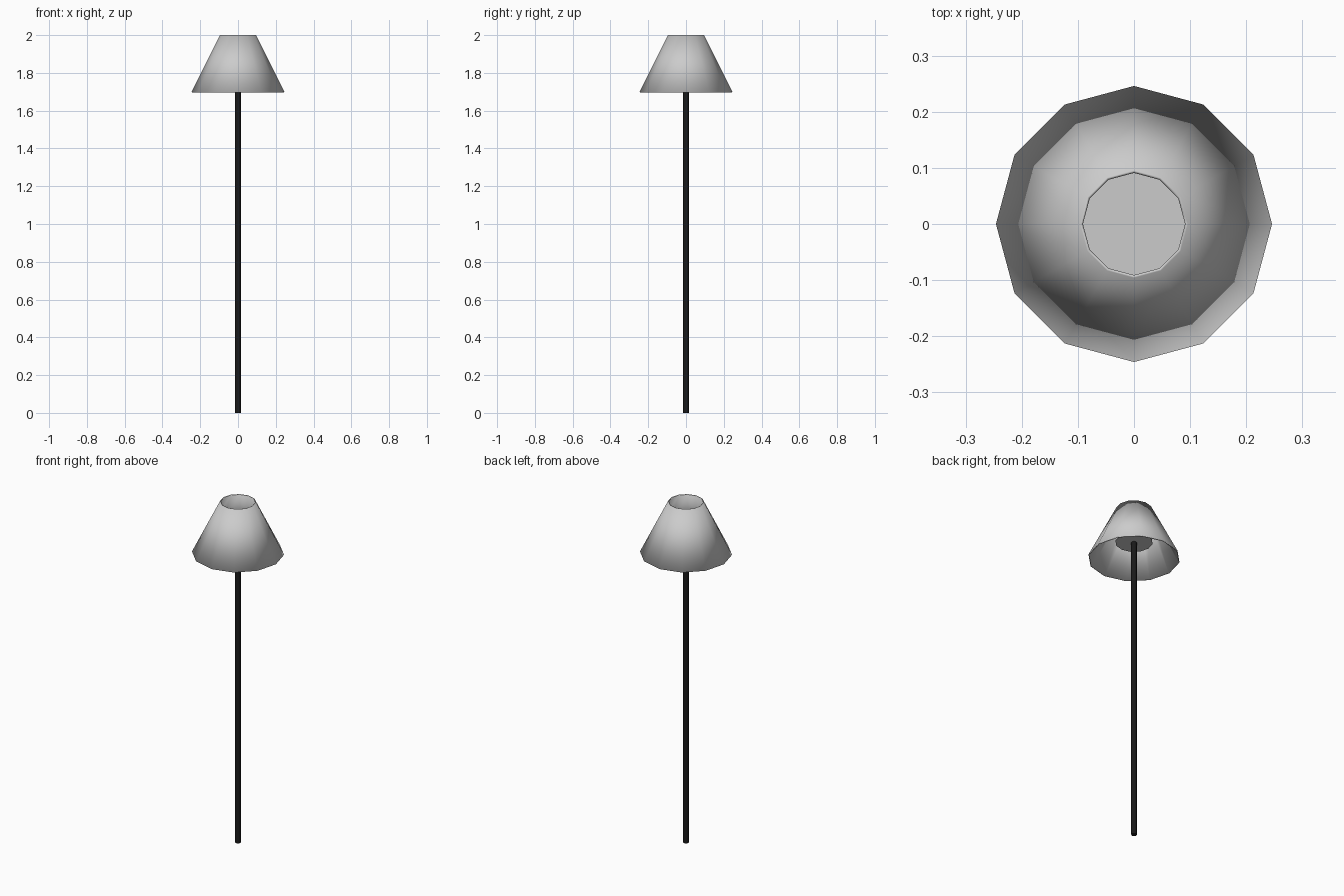
import bpy, bmesh, math

if "Cube" in bpy.data.objects:
    bpy.data.objects.remove(bpy.data.objects["Cube"])


def colour(name, rgb):
    m = bpy.data.materials.new(name)
    m.diffuse_color = (*rgb, 1)
    m.use_nodes = True
    m.node_tree.nodes["Principled BSDF"].inputs["Base Color"].default_value = m.diffuse_color
    return m


def lathe(name, profile, sides=12, closed=False, smooth=True):
    """Spin an (r, z) profile about the z axis."""
    bm = bmesh.new()
    rings = []
    for i in range(sides):
        a = 2 * math.pi * i / sides
        rings.append([bm.verts.new((r * math.cos(a), r * math.sin(a), z)) for r, z in profile])
    n = len(profile)
    for i in range(sides):
        p, q = rings[i], rings[(i + 1) % sides]
        for j in range(n if closed else n - 1):
            k = (j + 1) % n
            bm.faces.new((p[j], q[j], q[k], p[k])).smooth = smooth
    if not closed:
        bm.faces.new([r[0] for r in reversed(rings)])
        bm.faces.new([r[-1] for r in rings])
    bmesh.ops.recalc_face_normals(bm, faces=bm.faces)
    me = bpy.data.meshes.new(name)
    bm.to_mesh(me)
    bm.free()
    ob = bpy.data.objects.new(name, me)
    bpy.context.collection.objects.link(ob)
    return ob


# Thin open conical shade, smooth all the way round its rims
lathe("lamp_shade", [(0.246, 1.698), (0.096, 2.0), (0.091, 1.998), (0.241, 1.696)], closed=True)

# Slim dark pole
pole = lathe("pole", [(0.015, 0.0), (0.015, 1.795)])
pole.data.materials.append(colour("dark_metal", (0.01, 0.01, 0.01)))

# Pale light panel on top of the pole, inside the shade
light = lathe("light_panel", [(0.1, 1.795), (0.1, 1.8)], smooth=False)
light.data.materials.append(colour("white_glow", (1, 1, 1)))
